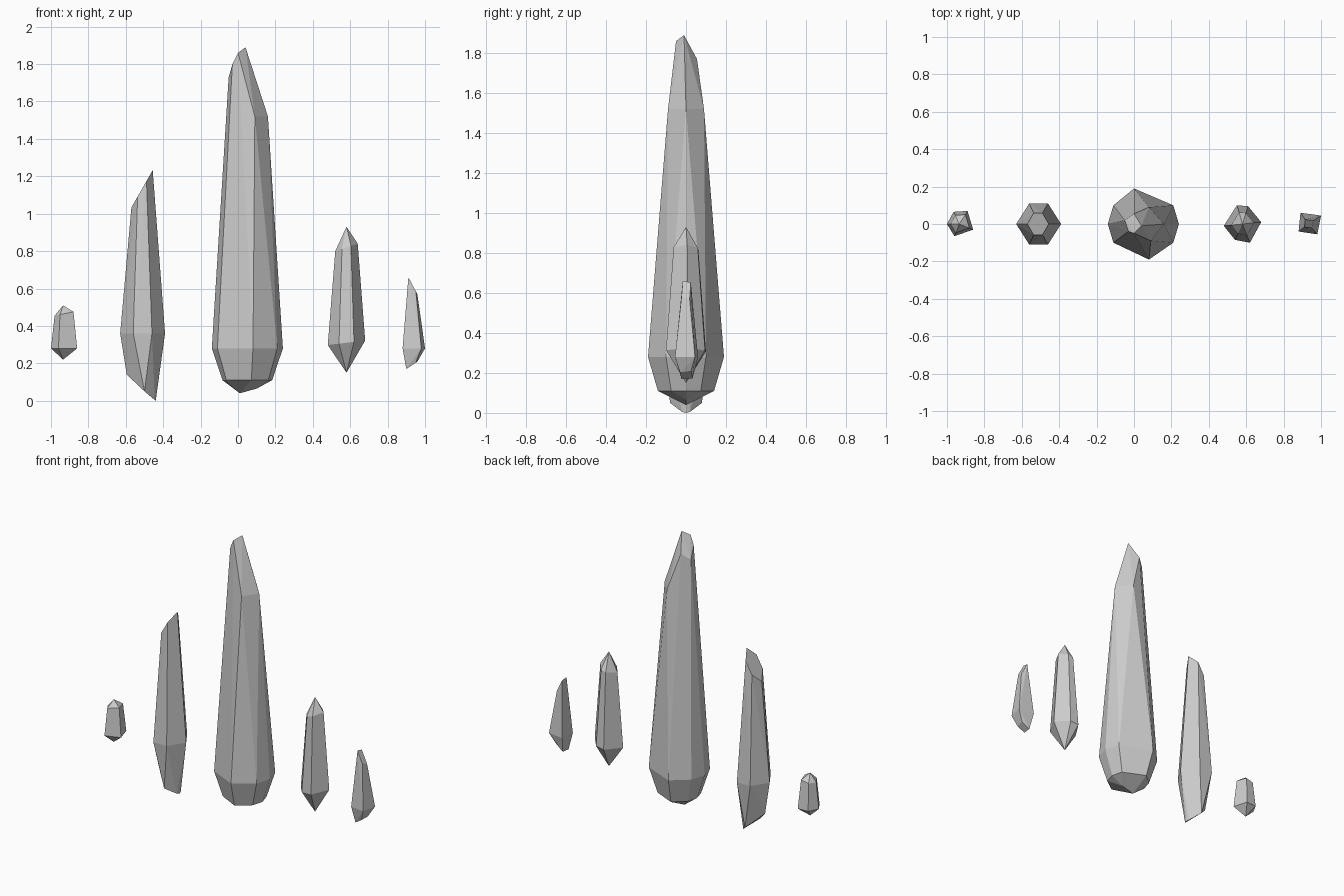
import bpy, bmesh, math

if "Cube" in bpy.data.objects:
    bpy.data.objects.remove(bpy.data.objects["Cube"])


def ring(base, centre, scale, z, slope=0.0):
    """Scaled copy of a girdle outline, optionally cut by a plane tilted along x."""
    sx, sy = scale
    pts = []
    for x, y in base:
        dx = (x - base_mid(base)) * sx
        pts.append((centre[0] + dx, centre[1] + y * sy, z + slope * dx))
    return pts


def base_mid(base):
    xs = [p[0] for p in base]
    return (min(xs) + max(xs)) / 2


def crystal(name, points):
    """Faceted convex shard through the given corner points."""
    bm = bmesh.new()
    for p in points:
        bm.verts.new(p)
    res = bmesh.ops.convex_hull(bm, input=bm.verts[:])
    loose = [v for v in bm.verts if not v.link_faces]
    bmesh.ops.delete(bm, geom=loose, context='VERTS')
    bmesh.ops.dissolve_limit(bm, angle_limit=math.radians(2),
                             verts=bm.verts[:], edges=bm.edges[:])
    bmesh.ops.recalc_face_normals(bm, faces=bm.faces[:])
    mesh = bpy.data.meshes.new(name)
    bm.to_mesh(mesh)
    bm.free()
    obj = bpy.data.objects.new(name, mesh)
    bpy.context.collection.objects.link(obj)
    return obj


# Large eight-sided central crystal with a stepped, slanted point
g = [(-.14, 0), (-.11, -.10), (.08, -.19), (.21, -.10),
     (.24, 0), (.21, .10), (0, .19), (-.11, .10)]
crystal("centre_crystal",
        ring(g, (.05, 0), (1, 1), .28)
        + ring(g, (.05, 0), (.7, .74), .11)
        + [(.01, 0, .04), (.10, 0, .065)]
        + [(.16, 0, 1.52), (.09, -.09, 1.52), (.08, .09, 1.52),
           (-.05, .02, 1.73), (-.03, -.04, 1.80), (0, -.05, 1.86),
           (0, .055, 1.77), (.04, -.01, 1.89)])

# Tall left crystal, hexagonal with slanted cuts at both ends
g = [(-.63, 0), (-.56, -.11), (-.46, -.11),
     (-.39, 0), (-.46, .11), (-.56, .11)]
crystal("left_crystal",
        ring(g, (-.51, 0), (1, 1), .36)
        + ring(g, (-.513, 0), (.475, .53), 1.133, 1.75)
        + [(-.595, 0, .14), (-.50, -.08, .05), (-.50, .08, .05),
           (-.445, -.02, .005), (-.445, .02, .005), (-.44, 0, 0)])

# Medium right crystal, hexagonal with a point at each end
g = [(.48, -.01), (.54, -.085), (.62, -.10),
     (.68, .01), (.61, .095), (.55, .10)]
crystal("right_crystal",
        ring(g, (.58, 0), (1, 1), .31, .12)
        + ring(g, (.58, 0), (.6, .62), .82, .33)
        + [(.58, 0, .15), (.58, 0, .93)])

# Small outer right crystal, four-sided with slanted ends
g = [(.88, -.04), (.98, -.055), (1.0, .045), (.89, .06)]
crystal("outer_right_crystal",
        ring(g, (.94, 0), (1, 1), .28)
        + ring(g, (.935, 0), (.4, .4), .615, -1.9)
        + ring(g, (.93, 0), (.5, .55), .19, .67))

# Small outer left crystal, five-sided with a low point
g = [(-1.0, 0), (-.96, -.065), (-.86, -.03), (-.89, .07), (-.965, .065)]
crystal("outer_left_crystal",
        ring(g, (-.93, 0), (1, 1), .28)
        + ring(g, (-.93, 0), (.72, .72), .465, .2)
        + [(-.935, 0, .22), (-.935, 0, .51)])
